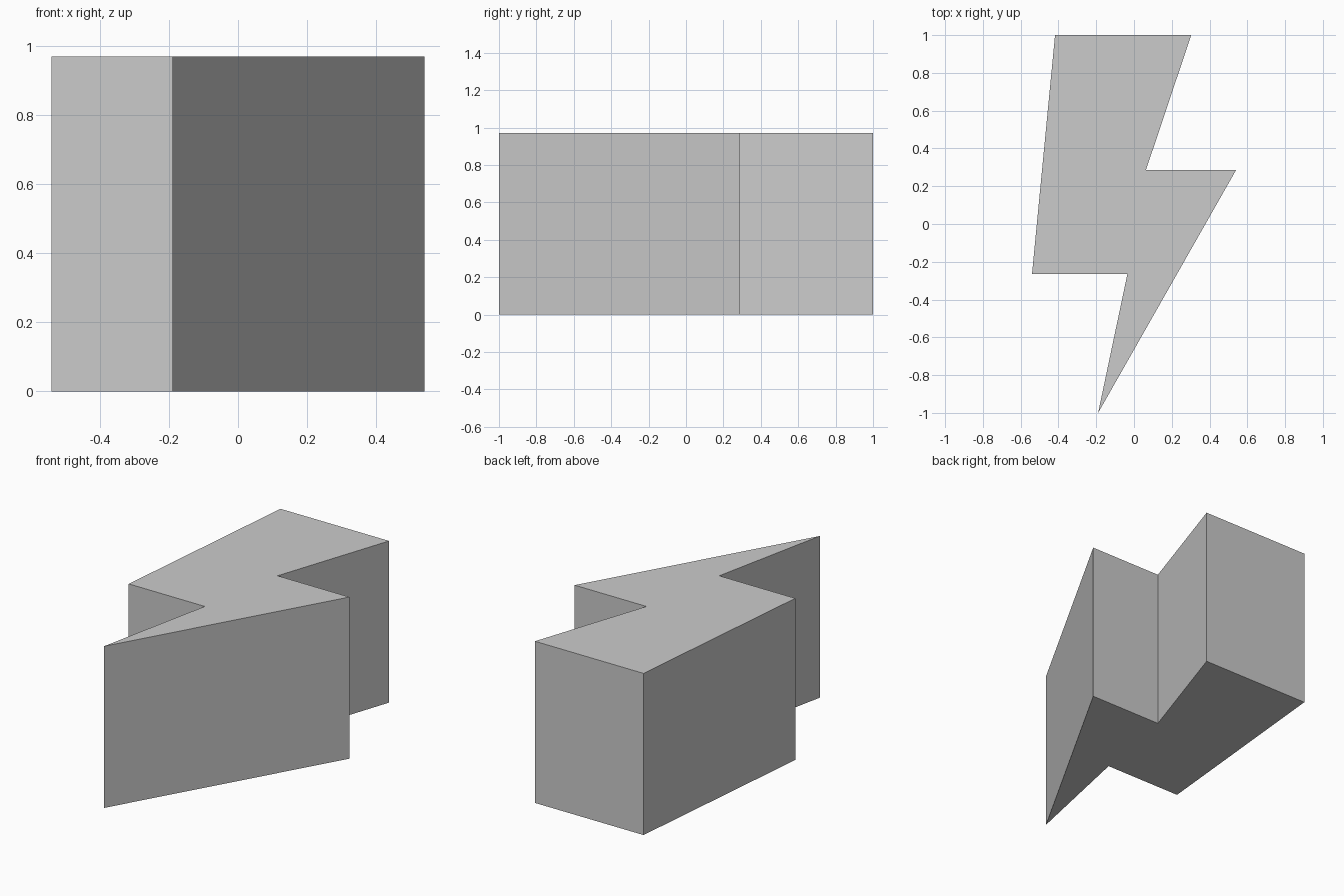
import bpy
import bmesh

cube = bpy.data.objects.get("Cube")
if cube:
    bpy.data.objects.remove(cube, do_unlink=True)

# Plain grey material
grey = bpy.data.materials.new("light_grey")
grey.use_nodes = True
colour = (0.6, 0.6, 0.6, 1)
grey.diffuse_color = colour
grey.node_tree.nodes["Principled BSDF"].inputs["Base Color"].default_value = colour

# Lightning bolt outline, counter-clockwise from the tip
outline = [(-0.19, -1), (0.54, 0.285), (0.063, 0.285), (0.303, 1),
           (-0.418, 1), (-0.54, -0.265), (-0.035, -0.265)]
height = 0.97

# Extrude the outline into a solid prism
bm = bmesh.new()
base = bm.faces.new([bm.verts.new((x, y, 0)) for x, y in outline])
top = bmesh.ops.extrude_face_region(bm, geom=[base], use_keep_orig=True)
bmesh.ops.translate(bm, vec=(0, 0, height),
                    verts=[v for v in top["geom"] if isinstance(v, bmesh.types.BMVert)])
bmesh.ops.recalc_face_normals(bm, faces=bm.faces)

mesh = bpy.data.meshes.new("lightning_bolt")
bm.to_mesh(mesh)
bm.free()
mesh.materials.append(grey)
bolt = bpy.data.objects.new("lightning_bolt", mesh)
bpy.context.collection.objects.link(bolt)
